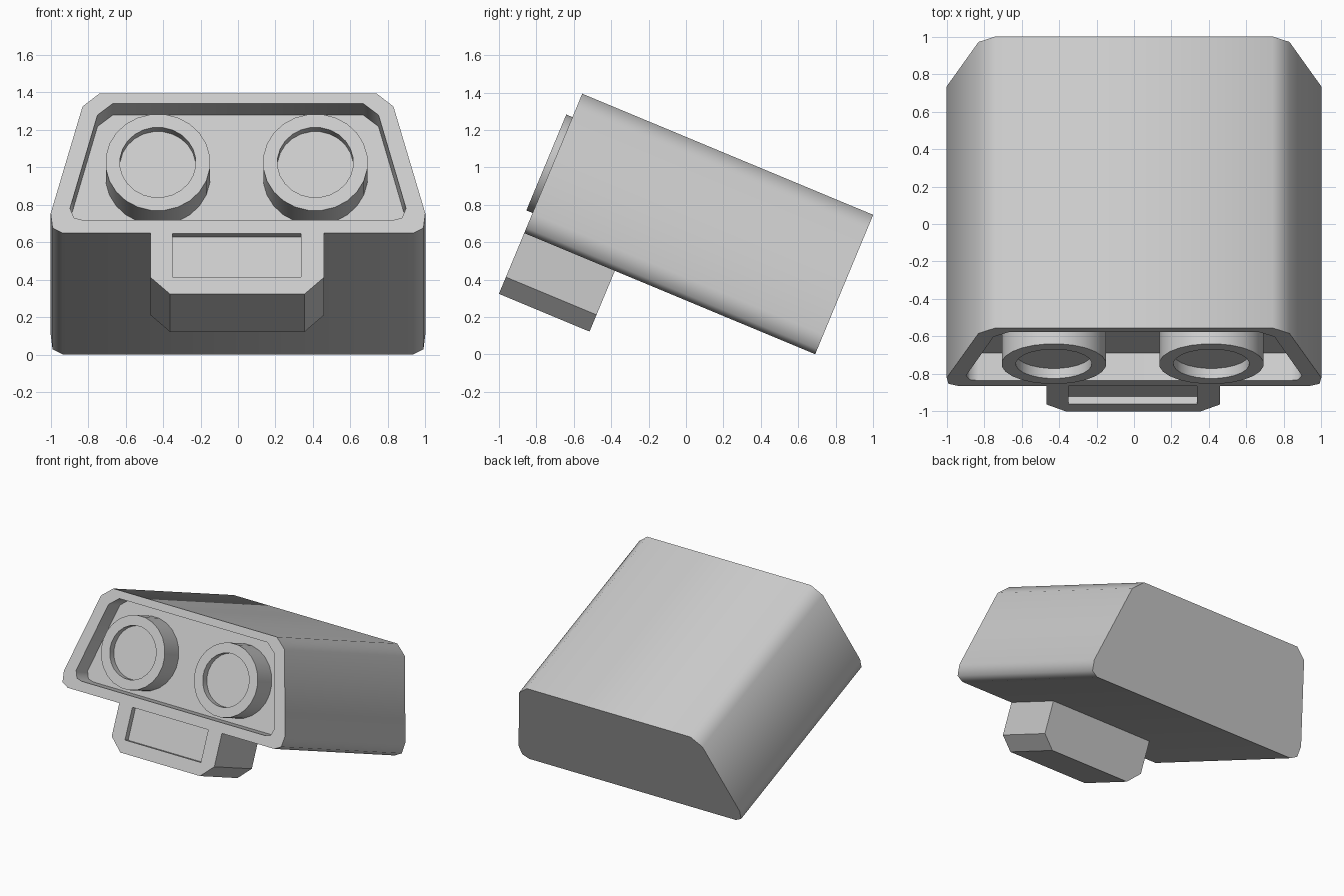
import bpy, bmesh, math
from mathutils import Matrix

if "Cube" in bpy.data.objects:
    bpy.data.objects.remove(bpy.data.objects["Cube"])

# whole model is tilted forward-up about x; origin = lower edge of the front face
TILT = Matrix.Translation((0, -0.865, 0.649)) @ Matrix.Rotation(-math.radians(22.6), 4, 'X')


def mirrored(half, dx=0.0):
    """Closed (x, height) outline from its right half, listed top to bottom."""
    right = [(dx + x, v) for x, v in half]
    left = [(dx - x, v) for x, v in reversed(half)]
    return right + left


def circle(cx, cv, r, n=24):
    return [(cx + r * math.sin(2 * math.pi * (i + 0.5) / n),
             cv + r * math.cos(2 * math.pi * (i + 0.5) / n)) for i in range(n)]


def loft(name, rings, smooth):
    """Skin through (outline, depth) rings and cap both ends."""
    bm = bmesh.new()
    loops = [[bm.verts.new((x, u, v)) for x, v in prof] for prof, u in rings]
    n = len(loops[0])
    for a, b in zip(loops, loops[1:]):
        for i in range(n):
            j = (i + 1) % n
            bm.faces.new((a[i], a[j], b[j], b[i]))
    bm.faces.new(loops[0])
    bm.faces.new(loops[-1])
    bmesh.ops.recalc_face_normals(bm, faces=bm.faces[:])
    mesh = bpy.data.meshes.new(name)
    bm.to_mesh(mesh)
    bm.free()
    obj = bpy.data.objects.new(name, mesh)
    bpy.context.collection.objects.link(obj)
    obj.matrix_world = TILT
    bpy.ops.object.select_all(action='DESELECT')
    obj.select_set(True)
    bpy.context.view_layer.objects.active = obj
    bpy.ops.object.shade_smooth_by_angle(angle=math.radians(smooth))
    return obj


# body: long housing with a recessed front
outer = mirrored([(0.74, 0.807), (0.83, 0.732), (1.0, 0.114), (0.99, 0.03), (0.935, 0)])
inner = mirrored([(0.67, 0.748), (0.75, 0.683), (0.897, 0.143), (0.875, 0.088), (0.83, 0.076)])
loft("body", [(outer, 1.685), (outer, 0), (inner, 0), (inner, 0.16)], 60)

# two hollow round barrels standing in the recess
for side, cx in (("left", -0.428), ("right", 0.413)):
    rim, bore = circle(cx, 0.394, 0.28), circle(cx, 0.394, 0.203)
    loft("barrel_" + side, [(rim, 0.165), (rim, -0.036), (bore, -0.036), (bore, 0.022)], 30)

# lower block with chamfered corners and a shallow rectangular pocket
block = mirrored([(0.464, 0), (0.464, -0.255), (0.36, -0.352)], -0.004)
pocket = mirrored([(0.343, -0.003), (0.343, -0.2), (0.343, -0.253)], -0.006)
loft("lower_block", [(block, 0.525), (block, 0), (pocket, 0), (pocket, 0.045)], 20)
